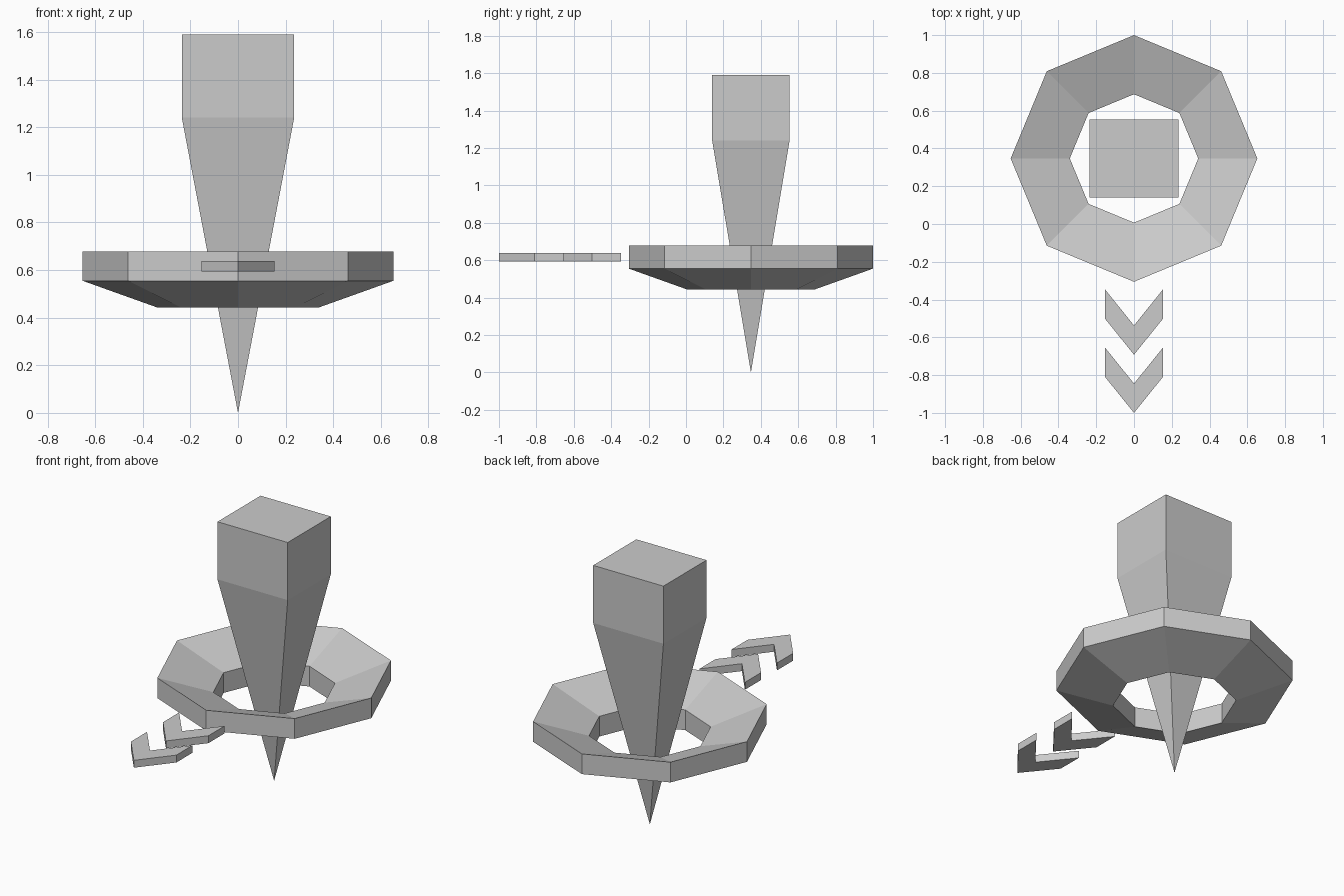
import bpy, math

if "Cube" in bpy.data.objects:
    bpy.data.objects.remove(bpy.data.objects["Cube"])

CY = 0.347   # shared vertical axis of spike and ring


def add_mesh(name, verts, faces):
    mesh = bpy.data.meshes.new(name)
    mesh.from_pydata(verts, [], faces)
    obj = bpy.data.objects.new(name, mesh)
    bpy.context.collection.objects.link(obj)
    return obj


# Spike: square block tapering down to a point
def square(z, hx=0.236, hy=0.207):
    return [(sx * hx, CY + sy * hy, z)
            for sx, sy in ((-1, -1), (1, -1), (1, 1), (-1, 1))]


spike_faces = [(4, 5, 6, 7)]
for i in range(4):
    j = (i + 1) % 4
    spike_faces += [(i, j, j + 4, i + 4), (8, j, i)]
add_mesh("spike", square(1.24) + square(1.59) + [(0, CY, 0)], spike_faces)

# Ring: eight-sided sloped bowl, section revolved around the axis
SIDES = 8
section = [(0.34, 0.443), (0.653, 0.555), (0.653, 0.678), (0.34, 0.566)]
ring_verts, ring_faces = [], []
for i in range(SIDES):
    a = 2 * math.pi * i / SIDES
    ring_verts += [(r * math.cos(a), CY + r * math.sin(a), z) for r, z in section]
    n = (i + 1) % SIDES
    for k in range(4):
        m = (k + 1) % 4
        ring_faces.append((i * 4 + k, n * 4 + k, n * 4 + m, i * 4 + m))
add_mesh("ring", ring_verts, ring_faces)

# Chevrons: two flat arrows pointing to the front
outline = [(-0.153, -0.155), (0, -0.345), (0.153, -0.155),
           (0.153, 0), (0, -0.19), (-0.153, 0)]
for name, y0 in (("chevron_near", -0.347), ("chevron_far", -0.655)):
    verts = [(x, y + y0, z) for z in (0.594, 0.639) for x, y in outline]
    faces = [(0, 5, 4, 1), (1, 4, 3, 2), (6, 7, 10, 11), (7, 8, 9, 10)]
    faces += [(i, (i + 1) % 6, (i + 1) % 6 + 6, i + 6) for i in range(6)]
    add_mesh(name, verts, faces)
